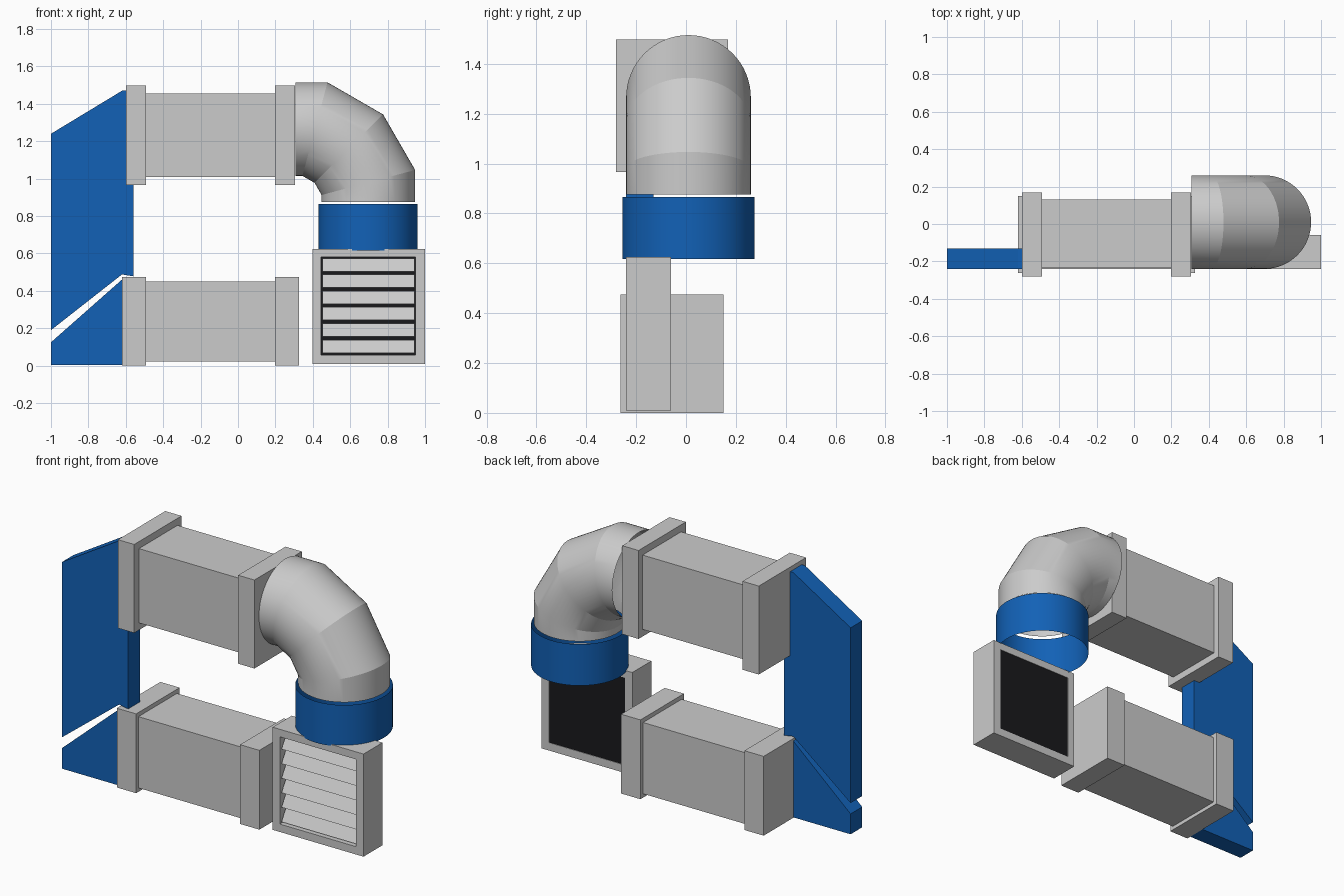
import bpy, bmesh
from math import sin, cos, pi, radians

if "Cube" in bpy.data.objects:
    bpy.data.objects.remove(bpy.data.objects["Cube"])


def material(name, rgb):
    m = bpy.data.materials.new(name)
    m.diffuse_color = (*rgb, 1)
    m.use_nodes = True
    m.node_tree.nodes["Principled BSDF"].inputs["Base Color"].default_value = m.diffuse_color
    return m


BLUE = material("blue", (0.006, 0.12, 0.47))
BLACK = material("black", (0.01, 0.01, 0.012))
LIGHT = material("light_grey", (0.62, 0.64, 0.65))


def make(name, bm, mat=None, fix=True):
    if fix:
        bmesh.ops.recalc_face_normals(bm, faces=bm.faces)
    me = bpy.data.meshes.new(name)
    bm.to_mesh(me)
    bm.free()
    ob = bpy.data.objects.new(name, me)
    bpy.context.collection.objects.link(ob)
    if mat:
        me.materials.append(mat)
    return ob


def prism(name, pts, axis, a, b, mat=None):
    """Extrude a 2D profile along x (pts = y,z) or y (pts = x,z)."""
    bm = bmesh.new()
    place = (lambda p, d: (d, p[0], p[1])) if axis == "x" else (lambda p, d: (p[0], d, p[1]))
    face = bm.faces.new([bm.verts.new(place(p, a)) for p in pts])
    ext = bmesh.ops.extrude_face_region(bm, geom=[face])["geom"]
    move = (b - a, 0, 0) if axis == "x" else (0, b - a, 0)
    bmesh.ops.translate(bm, vec=move, verts=[v for v in ext if isinstance(v, bmesh.types.BMVert)])
    return make(name, bm, mat)


def box(name, x, y, z, mat=None):
    return prism(name, [(x[0], z[0]), (x[1], z[0]), (x[1], z[1]), (x[0], z[1])], "y", *y, mat)


def skin(name, rings, mat=None):
    """Open tube through matching rings of points."""
    bm = bmesh.new()
    rows = [[bm.verts.new(p) for p in r] for r in rings]
    n = len(rows[0])
    for r0, r1 in zip(rows, rows[1:]):
        for i in range(n):
            j = (i + 1) % n
            bm.faces.new((r0[i], r0[j], r1[j], r1[i]))
    ob = make(name, bm, mat)
    bpy.ops.object.select_all(action="DESELECT")
    ob.select_set(True)
    bpy.context.view_layer.objects.active = ob
    bpy.ops.object.shade_smooth_by_angle(angle=radians(14))
    return ob


# Rectangular ducts, each with a collar at both ends
for level, dy, dz, cy, cz, xl, xr in (
        ("upper", (-0.235, 0.13), (1.01, 1.455), (-0.28, 0.168), (0.967, 1.497), -0.60, 0.305),
        ("lower", (-0.24, 0.125), (0.023, 0.45), (-0.262, 0.15), (0, 0.475), -0.62, 0.325)):
    box(level + "_duct", (-0.495, 0.2), dy, dz)
    box(level + "_left_collar", (xl, -0.492), cy, cz)
    box(level + "_right_collar", (0.197, xr), cy, cz)

# Flat blue duct pieces on the left
prism("upper_flat_duct", [(-1, 0.19), (-0.62, 0.488), (-0.56, 0.478), (-0.56, 1.47),
                          (-0.62, 1.47), (-1, 1.24)], "y", -0.24, -0.13, BLUE)
prism("lower_flat_duct", [(-1, 0.003), (-0.615, 0.003), (-0.615, 0.465), (-1, 0.125)],
      "y", -0.24, -0.13, BLUE)

# Round mitred elbow: rings on the mitre planes, stretched by 1/cos(15)
N, YC = 64, 0.01
rings = []
for deg in (0, 15, 45, 75, 90):
    a = radians(deg)
    k = 1 if deg in (0, 90) else 1 / cos(radians(15))
    ring = []
    for i in range(N):
        t = 2 * pi * i / N
        rad = (0.39 + 0.25 * cos(t)) * k
        ring.append((0.307 + rad * sin(a), YC + 0.25 * sin(t), 0.875 + rad * cos(a)))
    rings.append(ring)
skin("round_elbow", rings)

# Blue connector sleeve under the elbow, open at both ends
skin("round_connector", [[(0.696 + 0.265 * cos(2 * pi * i / N), YC + 0.265 * sin(2 * pi * i / N), z)
                          for i in range(N)] for z in (0.617, 0.865)], BLUE)

# Vent frame: outer box with a rectangular opening
X0, X1, Z0, Z1 = 0.398, 1.0, 0.01, 0.625
IX0, IX1, IZ0, IZ1 = 0.445, 0.95, 0.057, 0.58
bm = bmesh.new()
loops = []
for y, x0, x1, z0, z1 in ((-0.24, X0, X1, Z0, Z1), (-0.24, IX0, IX1, IZ0, IZ1),
                          (-0.06, IX0, IX1, IZ0, IZ1), (-0.06, X0, X1, Z0, Z1)):
    loops.append([bm.verts.new((x, y, z)) for x, z in ((x0, z0), (x1, z0), (x1, z1), (x0, z1))])
for k in range(4):
    r0, r1 = loops[k], loops[(k + 1) % 4]
    for i in range(4):
        j = (i + 1) % 4
        bm.faces.new((r0[i], r0[j], r1[j], r1[i]))
make("vent_frame", bm, LIGHT)

# Dark backing and six sloping slats
box("vent_backing", (IX0, IX1), (-0.075, -0.063), (IZ0, IZ1), BLACK)
pitch = (IZ1 - IZ0) / 6
for i in range(6):
    z = IZ0 + i * pitch
    prism(f"vent_slat_{i + 1}", [(-0.232, z + 0.012), (-0.225, z + 0.012),
                                 (-0.183, z + pitch - 0.006), (-0.19, z + pitch - 0.006)],
          "x", IX0 + 0.006, IX1 - 0.006, LIGHT)
